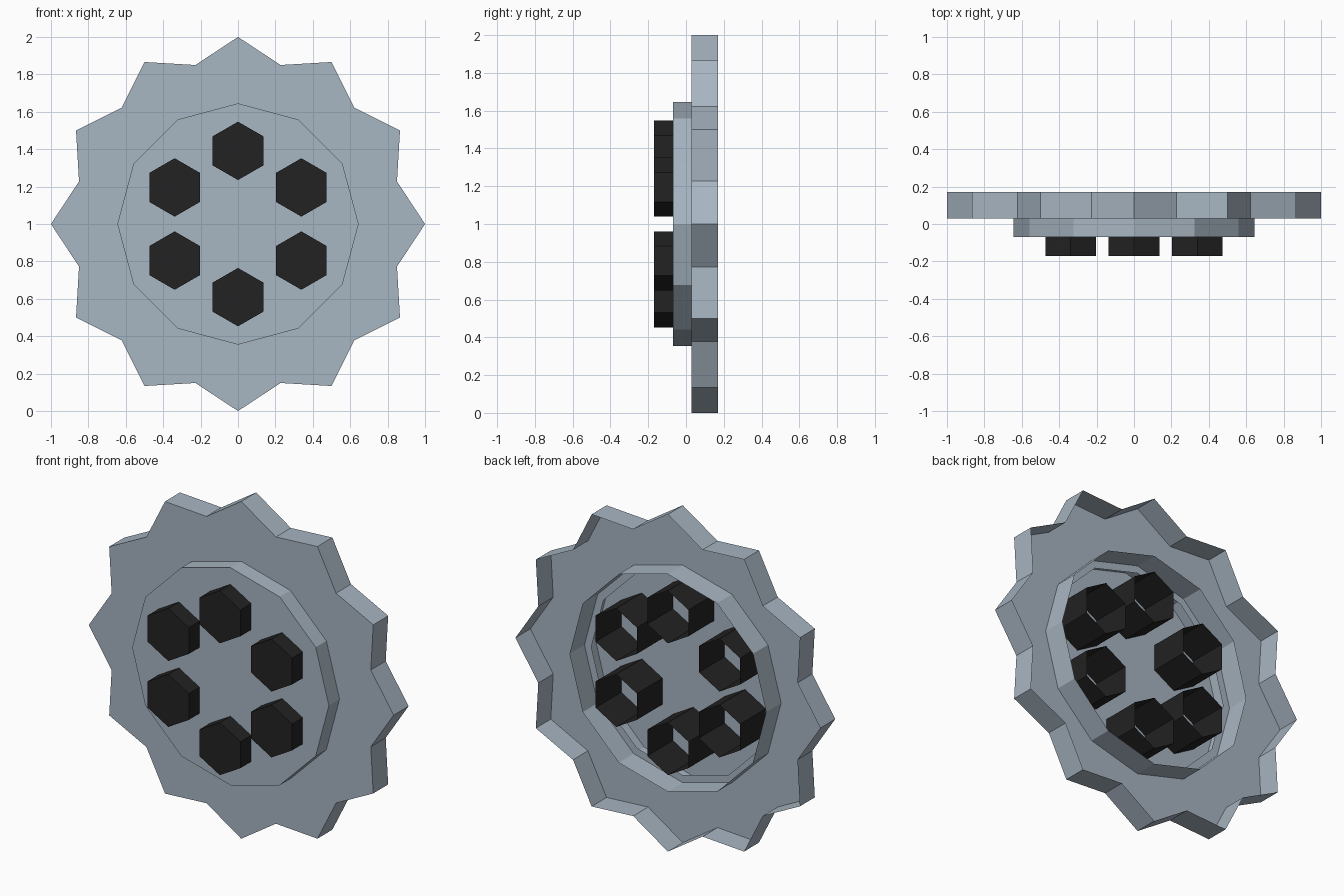
import bpy, bmesh, math

if "Cube" in bpy.data.objects:
    bpy.data.objects.remove(bpy.data.objects["Cube"])

BACK = 0.17      # every shell is open at this depth
CZ = 1.0


def material(name, rgb):
    m = bpy.data.materials.new(name)
    m.diffuse_color = (*rgb, 1)
    m.use_nodes = True
    m.node_tree.nodes["Principled BSDF"].inputs["Base Color"].default_value = m.diffuse_color
    return m


steel = material("blue grey", (0.39, 0.465, 0.54))
black = material("black", (0.016, 0.016, 0.016))


def ring(radii, n, cx=0.0, cz=CZ):
    """n points around (cx, cz), starting at the top, cycling through the radii."""
    pts = []
    for i in range(n):
        a = math.pi / 2 + 2 * math.pi * i / n
        r = radii[i % len(radii)]
        pts.append((cx + r * math.cos(a), cz + r * math.sin(a)))
    return pts


def shell(name, outline, front, mat, hole=None):
    """Open-backed cup: front face (optionally with a hole) and side walls."""
    bm = bmesh.new()
    f = [bm.verts.new((x, front, z)) for x, z in outline]
    b = [bm.verts.new((x, BACK, z)) for x, z in outline]
    h = [bm.verts.new((x, front, z)) for x, z in hole] if hole else None
    n = len(f)
    for i in range(n):
        j = (i + 1) % n
        bm.faces.new((f[i], b[i], b[j], f[j]))
        if h:
            bm.faces.new((f[i], f[j], h[j], h[i]))
    if not h:
        bm.faces.new(f)
    # point the normals forward and outward
    for face in bm.faces:
        face.normal_update()
    front_faces = [p for p in bm.faces if abs(p.normal.y) > 0.9]
    bmesh.ops.reverse_faces(bm, faces=[p for p in front_faces if p.normal.y > 0])
    cx = sum(p[0] for p in outline) / n
    cz = sum(p[1] for p in outline) / n
    flip = []
    for p in bm.faces:
        if p in front_faces:
            continue
        c = p.calc_center_median()
        if p.normal.x * (c.x - cx) + p.normal.z * (c.z - cz) < 0:
            flip.append(p)
    bmesh.ops.reverse_faces(bm, faces=flip)
    me = bpy.data.meshes.new(name)
    bm.to_mesh(me)
    bm.free()
    me.materials.append(mat)
    ob = bpy.data.objects.new(name, me)
    bpy.context.collection.objects.link(ob)
    return ob


# twelve-pointed outer rim with a twelve-sided opening
shell("toothed_rim", ring((1.0, 0.88), 24), 0.03, steel,
      hole=ring((0.60, 0.60 * math.cos(math.radians(15))), 24))

# raised twelve-sided centre disc
shell("centre_disc", ring((0.645,), 12), -0.07, steel)

# six hexagonal bolts
for k in range(6):
    a = math.radians(30 + 60 * k)
    shell(f"hex_bolt_{k + 1}",
          ring((0.156,), 6, 0.391 * math.cos(a), CZ + 0.391 * math.sin(a)),
          -0.17, black)
